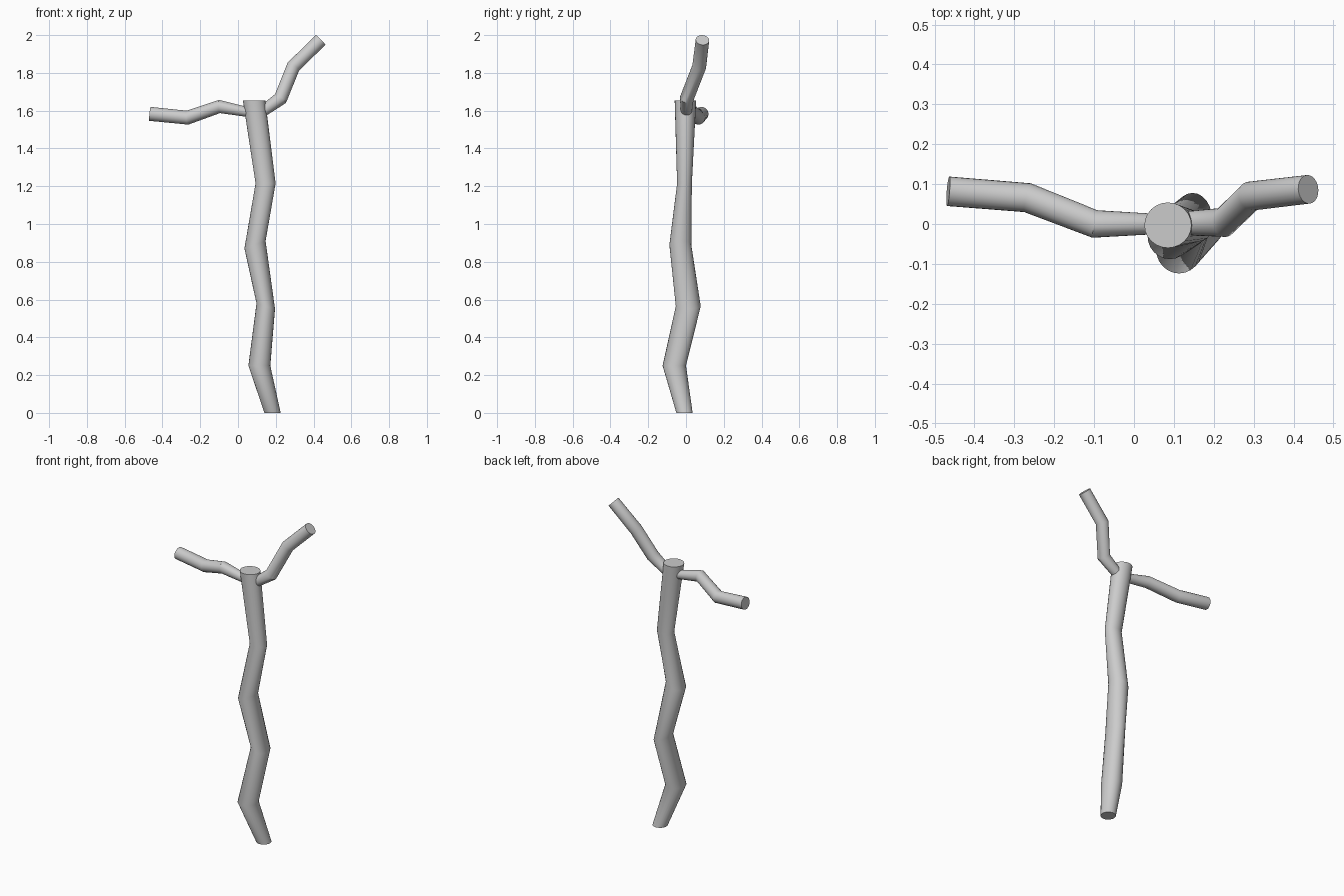
import bpy
import bmesh
from math import cos, sin, pi
from mathutils import Vector, Matrix

cube = bpy.data.objects.get("Cube")
if cube:
    bpy.data.objects.remove(cube, do_unlink=True)

GREY = (0.6, 0.6, 0.6, 1)
bark = bpy.data.materials.new("grey bark")
bark.use_nodes = True
bark.diffuse_color = GREY
bark.node_tree.nodes["Principled BSDF"].inputs["Base Color"].default_value = GREY

SIDES = 24
ANGLES = [2 * pi * i / SIDES for i in range(SIDES)]


def skin(name, rings):
    """Bridge closed rings of points into a capped, smooth tube."""
    bm = bmesh.new()
    loops = [[bm.verts.new(p) for p in ring] for ring in rings]
    for low, high in zip(loops, loops[1:]):
        for i in range(SIDES):
            j = (i + 1) % SIDES
            bm.faces.new((low[i], low[j], high[j], high[i]))
    bm.faces.new(loops[0][::-1])
    bm.faces.new(loops[-1])
    bmesh.ops.recalc_face_normals(bm, faces=bm.faces)
    mesh = bpy.data.meshes.new(name)
    bm.to_mesh(mesh)
    bm.free()
    mesh.materials.append(bark)
    obj = bpy.data.objects.new(name, mesh)
    bpy.context.collection.objects.link(obj)
    bpy.ops.object.select_all(action='DESELECT')
    obj.select_set(True)
    bpy.context.view_layer.objects.active = obj
    bpy.ops.object.shade_smooth_by_angle(angle=pi / 5)


def branch(name, path):
    """Tube along a bent path of (centre, radius), mitred at each bend."""
    pts = [Vector(p) for p, r in path]
    rings = []
    for k, (p, r) in enumerate(path):
        before = (pts[k] - pts[max(k - 1, 0)]).normalized()
        after = (pts[min(k + 1, len(pts) - 1)] - pts[k]).normalized()
        along = (before + after).normalized()
        side = along.cross(Vector((0, 1, 0))).normalized()
        up = along.cross(side)
        rings.append([pts[k] + r * (side * cos(a) + up * sin(a)) for a in ANGLES])
    skin(name, rings)


# Crooked trunk: x, y, z, half width, half depth, sideways tilt
trunk = [
    (0.183, -0.008, 0, 0.043, 0.043, 0),
    (0.113, -0.062, 0.25, 0.058, 0.062, 0),
    (0.147, 0.012, 0.565, 0.049, 0.066, -0.3),
    (0.09, -0.03, 0.89, 0.056, 0.058, 0.35),
    (0.146, -0.008, 1.215, 0.053, 0.039, 0),
    (0.085, -0.003, 1.655, 0.059, 0.057, 0),
]
skin("trunk", [
    [(x + w * cos(a), y + d * sin(a), z + t * w * cos(a)) for a in ANGLES]
    for x, y, z, w, d, t in trunk])

# Low branch on the right side
branch("right_branch", [
    ((0.08, 0, 1.587), 0.024), ((-0.098, 0, 1.622), 0.035),
    ((-0.267, 0.066, 1.563), 0.037), ((-0.466, 0.082, 1.583), 0.037)])

# Rising branch on the left side
branch("left_branch", [
    ((0.135, 0.002, 1.6), 0.03), ((0.225, 0.004, 1.664), 0.037),
    ((0.293, 0.07, 1.833), 0.037), ((0.437, 0.087, 1.974), 0.036)])
